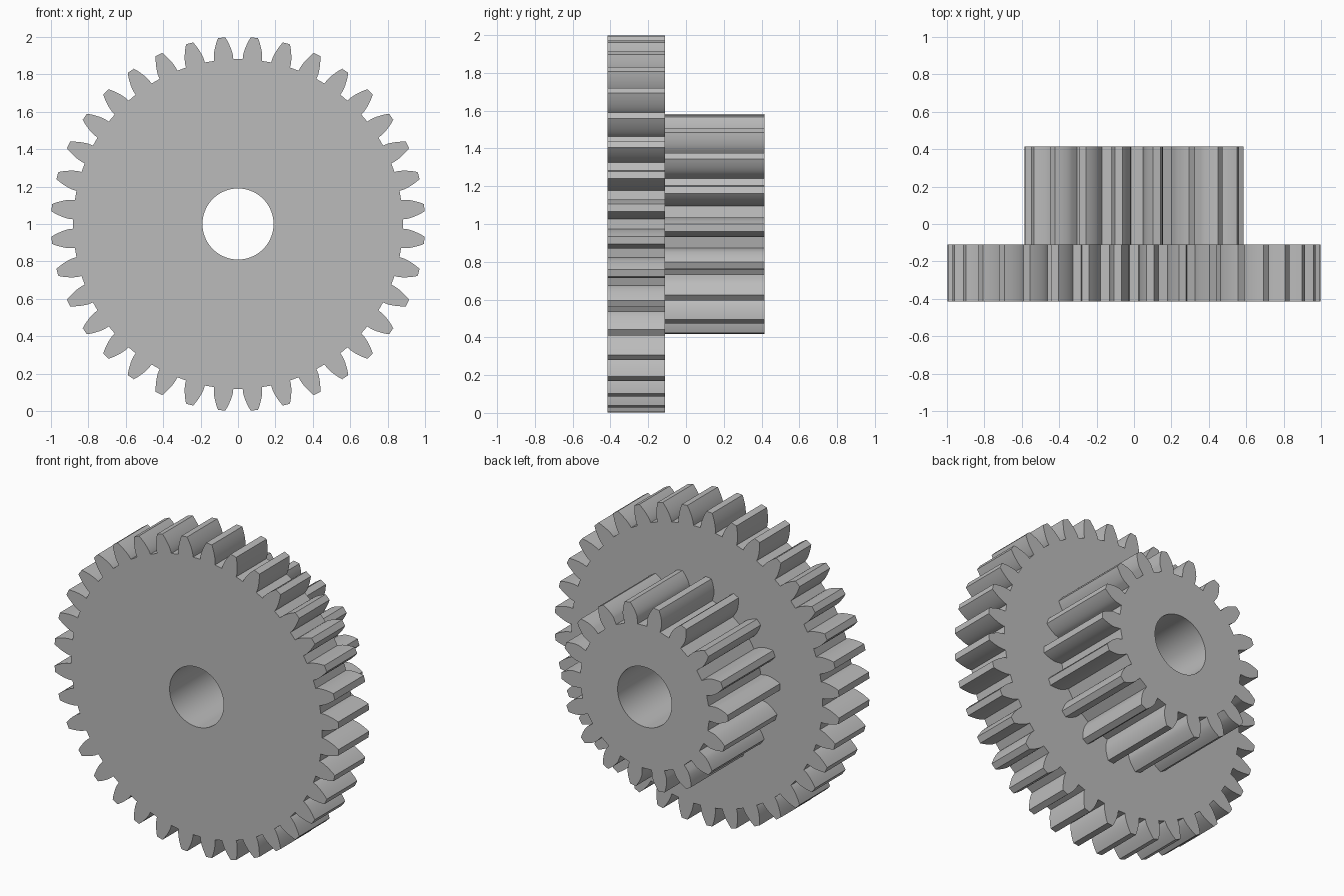
import bpy, bmesh
from math import sin, cos, tan, acos, pi, radians

if "Cube" in bpy.data.objects:
    bpy.data.objects.remove(bpy.data.objects["Cube"], do_unlink=True)

PRESSURE = radians(20)
BORE = 0.19

grey = bpy.data.materials.new("plain grey")
grey.use_nodes = True
colour = (0.5, 0.5, 0.5, 1)
grey.diffuse_color = colour
grey.node_tree.nodes["Principled BSDF"].inputs["Base Color"].default_value = colour


def involute(a):
    return tan(a) - a


def gear_profile(teeth, tip, phase, steps=7):
    """Outline of an involute spur gear with standard tooth proportions."""
    module = 2 * tip / (teeth + 2)
    base = module * teeth / 2 * cos(PRESSURE)
    root = tip - 2.25 * module
    start = max(base, root)
    half = pi / (2 * teeth) + involute(PRESSURE)
    # one flank, as (radius, half angle) from root to tip
    flank = [(root, half)] if root < base - 0.002 else []
    for i in range(steps + 1):
        r = start + (tip - start) * i / steps
        flank.append((r, half - involute(acos(min(1, base / r)))))
    tooth = [(r, -a) for r, a in flank] + [(r, a) for r, a in reversed(flank)]
    points = []
    for k in range(teeth):
        centre = phase + 2 * pi * k / teeth
        points += [(r * cos(centre + a), r * sin(centre + a)) for r, a in tooth]
    return points


def bored_gear(name, profile, y_front, y_back, front_cap=True):
    bm = bmesh.new()
    n = 72
    hole = [(BORE * cos(2 * pi * i / n), BORE * sin(2 * pi * i / n)) for i in range(n)]
    ends = {y_front: [], y_back: []}
    for outline in (profile, hole):
        rings = []
        for y in (y_front, y_back):
            ring = [bm.verts.new((x, y, z + 1)) for x, z in outline]
            ends[y] += [bm.edges.new((v, ring[i - 1])) for i, v in enumerate(ring)]
            rings.append(ring)
        # tooth flanks and bore wall
        front, back = rings
        for i in range(len(front)):
            bm.faces.new((front[i - 1], front[i], back[i], back[i - 1]))
    # flat end faces with the bore left open
    for y, edges in ends.items():
        if y == y_back or front_cap:
            bmesh.ops.triangle_fill(bm, edges=edges, use_beauty=True,
                                    normal=(0, 1 if y == y_back else -1, 0))
    bmesh.ops.recalc_face_normals(bm, faces=bm.faces[:])
    mesh = bpy.data.meshes.new(name)
    bm.to_mesh(mesh)
    bm.free()
    mesh.materials.append(grey)
    obj = bpy.data.objects.new(name, mesh)
    bpy.context.collection.objects.link(obj)
    bpy.ops.object.select_all(action="DESELECT")
    obj.select_set(True)
    bpy.context.view_layer.objects.active = obj
    bpy.ops.object.shade_smooth_by_angle(angle=radians(25))


# wide front gear, then the narrow pinion joined to its back
bored_gear("large_gear", gear_profile(36, 1.0, radians(5)), -0.415, -0.11)
bored_gear("small_gear", gear_profile(18, 0.585, radians(-2)), -0.11, 0.415, front_cap=False)
